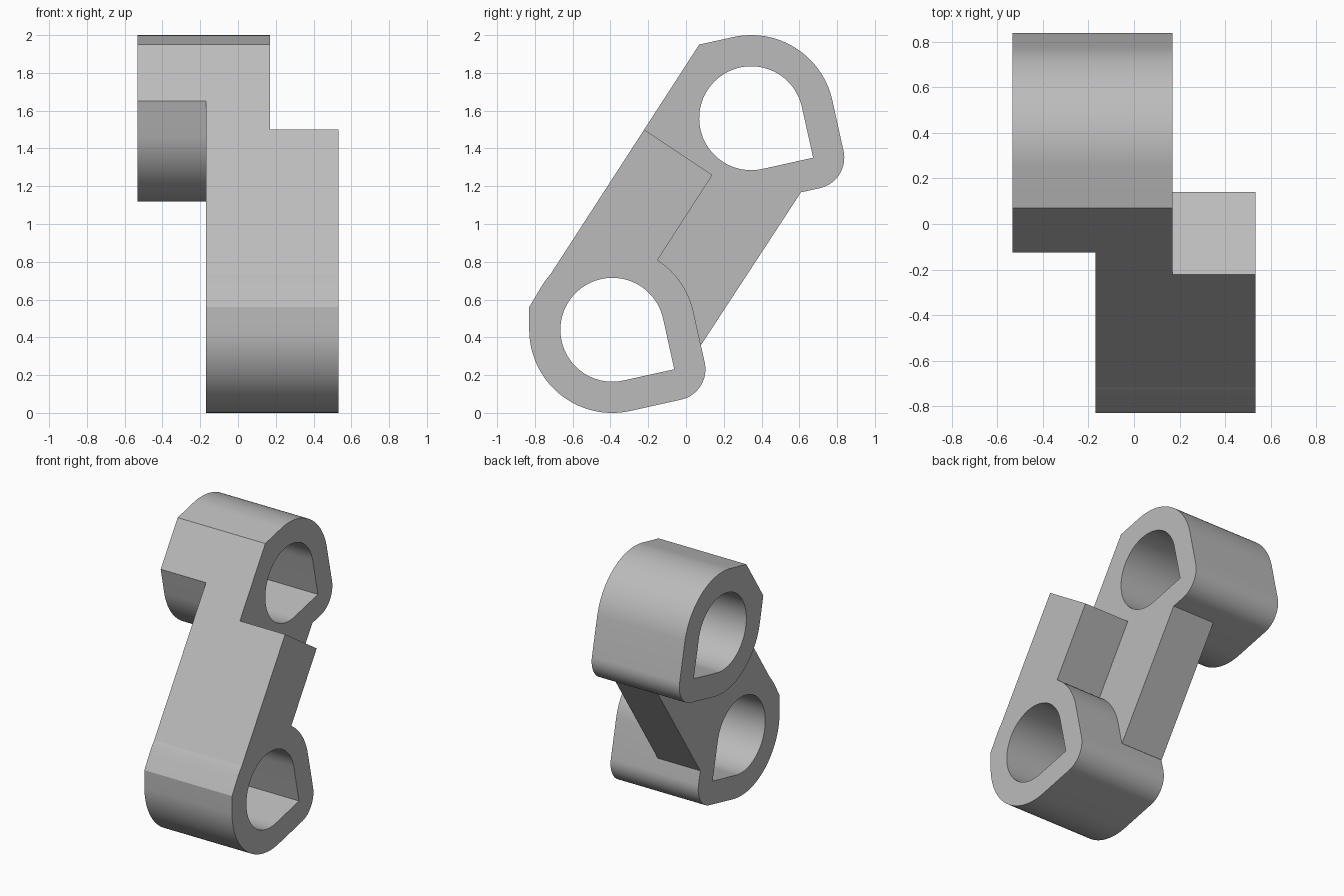
import bpy
import bmesh
from math import radians, sin, cos, sqrt
from mathutils import Vector

cube = bpy.data.objects.get("Cube")
if cube:
    bpy.data.objects.remove(cube)

steel = bpy.data.materials.new("plain_grey")
steel.use_nodes = True
grey = (0.5, 0.5, 0.5, 1)
steel.diffuse_color = grey
steel.node_tree.nodes["Principled BSDF"].inputs["Base Color"].default_value = grey

TILT = 12.5                  # lean of the teardrop flats, degrees
BORE, WALL = 0.275, 0.165    # hole radius and wall thickness
LOW, HIGH = Vector((-0.39, 0.44)), Vector((0.345, 1.56))
END, MID = 0.533, 0.17       # outer faces and central web faces in x


def front(z):
    """Point (y, z) on the sloping front plane shared by all parts."""
    return Vector((-0.83 + (z - 0.56) * 0.9 / 1.39, z))


def arc(centre, radius, start, stop, steps):
    angles = [radians(start + (stop - start) * i / steps) for i in range(steps + 1)]
    return [centre + radius * Vector((cos(a), sin(a))) for a in angles]


def prism(name, outline, x0, x1):
    """Extrude a (y, z) outline from x0 to x1."""
    bm = bmesh.new()
    face = bm.faces.new([bm.verts.new((x0, y, z)) for y, z in outline])
    move = bmesh.ops.extrude_face_region(bm, geom=[face])
    verts = [v for v in move["geom"] if isinstance(v, bmesh.types.BMVert)]
    bmesh.ops.translate(bm, vec=(x1 - x0, 0, 0), verts=verts)
    bmesh.ops.recalc_face_normals(bm, faces=bm.faces)
    mesh = bpy.data.meshes.new(name)
    bm.to_mesh(mesh)
    bm.free()
    mesh.materials.append(steel)
    ob = bpy.data.objects.new(name, mesh)
    bpy.context.collection.objects.link(ob)
    return ob


def combine(body, other, operation):
    bpy.context.view_layer.objects.active = body
    mod = body.modifiers.new(operation.lower(), 'BOOLEAN')
    mod.operation, mod.solver, mod.object = operation, 'EXACT', other
    bpy.ops.object.modifier_apply(modifier=mod.name)
    bpy.data.objects.remove(other)


def corner(centre):
    """Sharp corner of the teardrop hole."""
    a = radians(TILT - 45)
    return centre + BORE * sqrt(2) * Vector((cos(a), sin(a)))


def eye_outline(centre, start, stop, front_points):
    """Rounded back corner, outer arc, then the flat front points."""
    return (arc(corner(centre), WALL, TILT - 90, TILT, 16)
            + arc(centre, BORE + WALL, TILT, start, 32)
            + front_points
            + arc(centre, BORE + WALL, stop, 270 + TILT, 32))


# Central web joining both eyes
link = prism("offset_link", [front(0.56), front(1.95), HIGH, Vector((0.61, 1.17)),
                             Vector((0.08, 0.36)), LOW], -MID, MID)

# Upper eye, with tangent flats meeting the front plane
upper = prism("upper_eye", eye_outline(HIGH, 90 + TILT, 180 + TILT,
                                       [front(1.95), front(1.65)]), -END, MID)

# Lower eye
lower = prism("lower_eye", eye_outline(LOW, 147, 181, [front(0.56)]), -MID, END)

# Side lug rising from the lower eye
lug = prism("side_lug", [front(0.56), front(1.5), Vector((0.14, 1.26)),
                         Vector((-0.15, 0.81)), LOW], 0, END)

for part in (upper, lower, lug):
    combine(link, part, 'UNION')

# Teardrop holes right through both eyes
for centre in (LOW, HIGH):
    hole = arc(centre, BORE, TILT, 270 + TILT, 64) + [corner(centre)]
    combine(link, prism("hole_cutter", hole, -1, 1), 'DIFFERENCE')

bpy.ops.object.select_all(action='DESELECT')
link.select_set(True)
bpy.context.view_layer.objects.active = link
bpy.ops.object.shade_smooth_by_angle(angle=radians(10))
